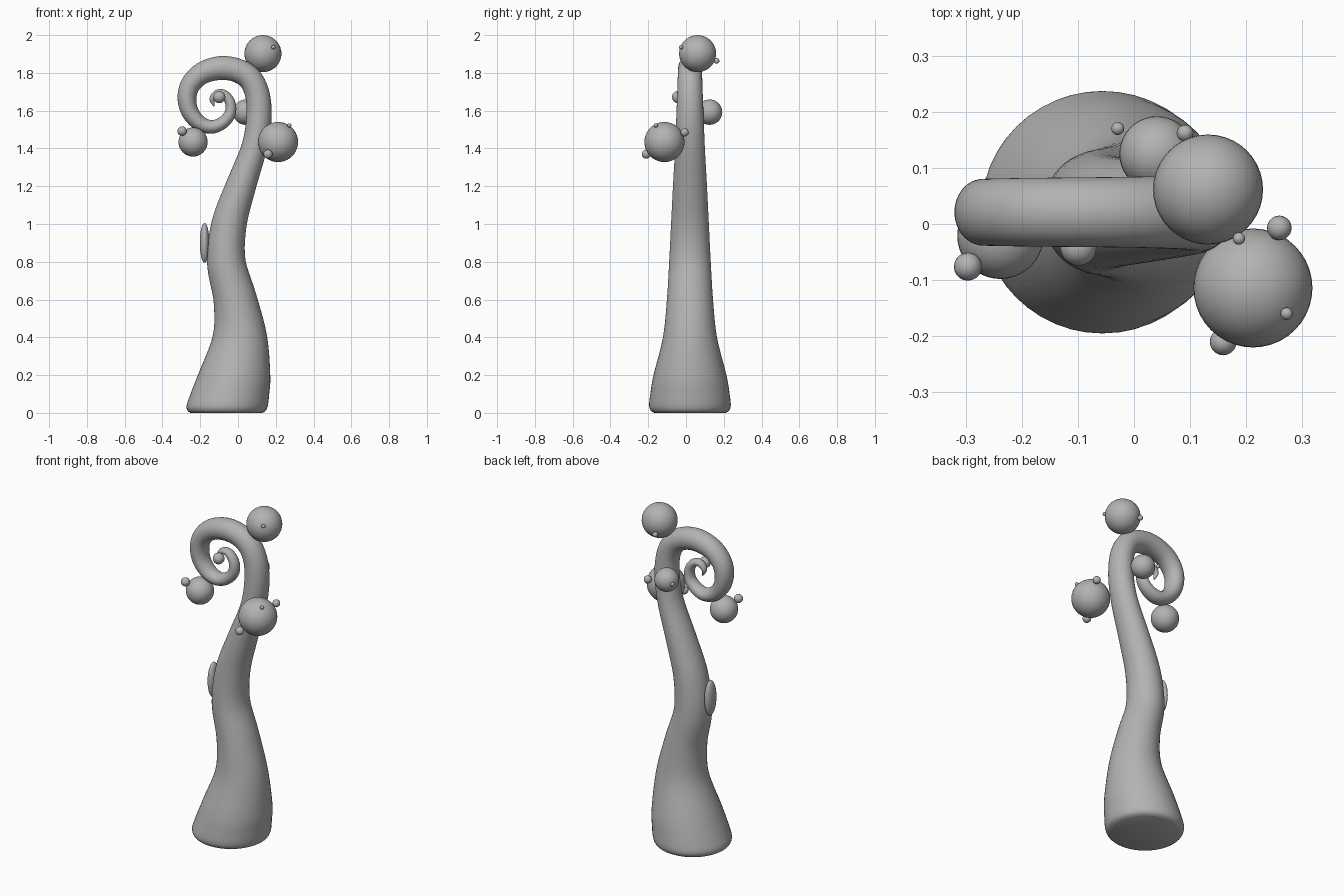
import bpy
import bmesh
import math
from mathutils import Vector

if "Cube" in bpy.data.objects:
    bpy.data.objects.remove(bpy.data.objects["Cube"])

grey = bpy.data.materials.new("plain_grey")
grey.use_nodes = True
COLOUR = (0.45, 0.45, 0.45, 1)
grey.diffuse_color = COLOUR
grey.node_tree.nodes["Principled BSDF"].inputs["Base Color"].default_value = COLOUR


def finish(bm, name):
    bmesh.ops.recalc_face_normals(bm, faces=bm.faces)
    mesh = bpy.data.meshes.new(name)
    bm.to_mesh(mesh)
    bm.free()
    mesh.materials.append(grey)
    obj = bpy.data.objects.new(name, mesh)
    bpy.context.collection.objects.link(obj)
    bpy.ops.object.select_all(action="DESELECT")
    obj.select_set(True)
    bpy.context.view_layer.objects.active = obj
    bpy.ops.object.shade_smooth_by_angle(angle=math.radians(40))
    return obj


def ball(name, centre, radius, stretch=(1, 1, 1), segments=40):
    bm = bmesh.new()
    bmesh.ops.create_uvsphere(bm, u_segments=segments, v_segments=segments // 2, radius=radius)
    bmesh.ops.scale(bm, vec=stretch, verts=bm.verts)
    bmesh.ops.translate(bm, vec=centre, verts=bm.verts)
    return finish(bm, name)


def smooth_rows(rows, steps):
    """Catmull-Rom interpolation through all rows."""
    pts = [Vector(r) for r in rows]
    pts = [pts[0]] + pts + [pts[-1]]
    out = []
    for a, b, c, d in zip(pts, pts[1:], pts[2:], pts[3:]):
        for i in range(steps):
            t = i / steps
            out.append(0.5 * (2 * b + (c - a) * t + (2 * a - 5 * b + 4 * c - d) * t * t
                              + (3 * b - a - 3 * c + d) * t ** 3))
    return out + [pts[-1]]


# Stalk and curl: x, z, radius in the curl's plane, radius across it
STALK = [
    (-.062, 0, .19, .19), (-.06, .012, .207, .207), (-.057, .04, .215, .216),
    (-.043, .1, .208, .21), (-.02, .2, .191, .193), (.01, .4, .145, .143),
    (-.015, .6, .115, .122), (-.062, .8, .102, .11), (-.047, 1, .093, .1),
    (.015, 1.2, .08, .09), (.084, 1.4, .068, .079), (.11, 1.55, .067, .073),
    (.104, 1.68, .065, .068), (.063, 1.77, .064, .065), (-.01, 1.815, .063, .063),
    (-.1, 1.825, .063, .062), (-.19, 1.798, .058, .061), (-.25, 1.74, .053, .06),
    (-.27, 1.67, .05, .059), (-.255, 1.595, .046, .055), (-.205, 1.535, .041, .05),
    (-.14, 1.514, .036, .045), (-.08, 1.537, .033, .04), (-.042, 1.585, .03, .036),
    (-.042, 1.645, .027, .032), (-.075, 1.688, .023, .028), (-.113, 1.69, .019, .024),
    (-.137, 1.66, .014, .018), (-.126, 1.622, .003, .004),
]
SIDES, DEPTH = 48, 0.021
rows = smooth_rows(STALK, 5)
bm = bmesh.new()
rings = []
for i, (x, z, r_in, r_out) in enumerate(rows):
    before, after = rows[max(i - 1, 0)], rows[min(i + 1, len(rows) - 1)]
    lean = min(1, z / 0.6) ** 2            # level rings at the foot
    tangent = Vector(((after[0] - before[0]) * lean, after[1] - before[1])).normalized()
    ring = []
    for k in range(SIDES):
        a = math.tau * k / SIDES
        u = r_in * math.cos(a)
        ring.append(bm.verts.new((x + u * tangent[1], DEPTH + r_out * math.sin(a), z - u * tangent[0])))
    rings.append(ring)
for low, high in zip(rings, rings[1:]):
    for k in range(SIDES):
        n = (k + 1) % SIDES
        bm.faces.new((low[k], low[n], high[n], high[k]))
bm.faces.new(rings[0])
bm.faces.new(rings[-1])
finish(bm, "curled_stalk")

# Flat oval bump on the side of the stalk
ball("side_bump", (-.177, .021, .9), .105, (.24, .43, 1))

# Large balls around the curl
ball("top_ball", (.132, .0615, 1.902), .098)
ball("front_ball", (.212, -.114, 1.434), .106)
ball("curl_ball", (-.238, -.021, 1.434), .077)
ball("back_ball", (.041, .125, 1.592), .067)
ball("curl_tip_ball", (-.099, -.042, 1.672), .032)

# Beads resting on the large balls
ball("top_bead_front", (.187, -.026, 1.936), .011, segments=20)
ball("top_bead_back", (.091, .162, 1.864), .015, segments=20)
ball("front_bead_upper", (.272, -.16, 1.522), .011, segments=20)
ball("front_bead_lower", (.159, -.21, 1.37), .024, segments=20)
ball("front_bead_back", (.259, -.007, 1.485), .022, segments=20)
ball("curl_bead", (-.296, -.076, 1.492), .025, segments=20)
ball("back_bead", (-.029, .17, 1.6), .0115, segments=20)
